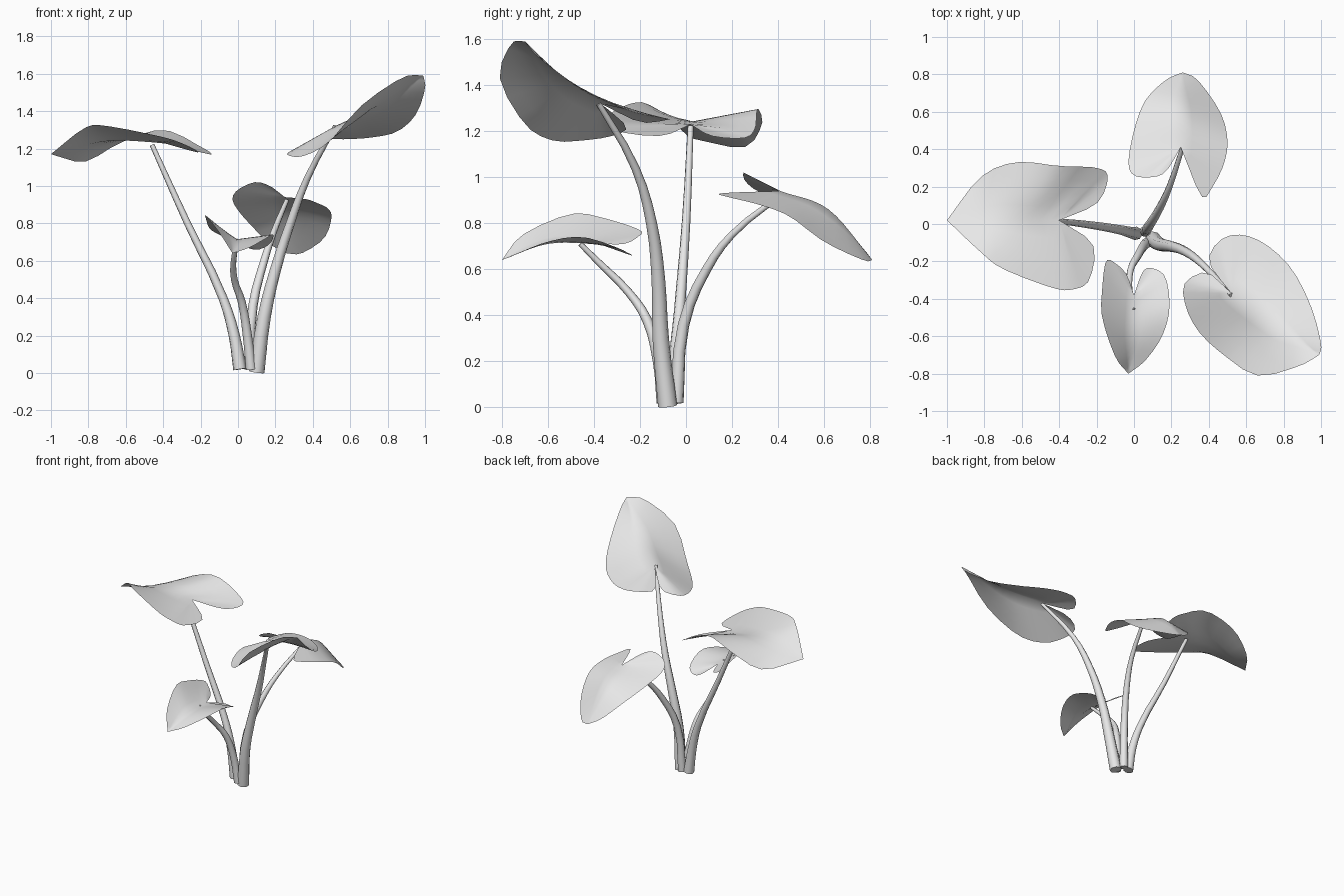
import bpy
import bmesh
from mathutils import Vector

default_cube = bpy.data.objects.get("Cube")
if default_cube:
    bpy.data.objects.remove(default_cube, do_unlink=True)

# One pale grey material for the whole plant
pale_grey = bpy.data.materials.new("pale_grey")
pale_grey.use_nodes = True
grey = (0.8, 0.8, 0.8, 1)
pale_grey.diffuse_color = grey
pale_grey.node_tree.nodes["Principled BSDF"].inputs["Base Color"].default_value = grey


def smooth_path(points, t):
    """Point at fraction t of a smooth curve passing through the points."""
    points = [Vector(p) for p in points]
    last = len(points) - 1
    place = min(max(t, 0), 1) * last
    i = min(int(place), last - 1)
    f = place - i
    b, c = points[i], points[i + 1]
    a = points[i - 1] if i > 0 else b * 2 - c
    d = points[i + 2] if i + 2 <= last else c * 2 - b
    slope_b, slope_c = (c - a) / 2, (d - b) / 2
    rise = f * f * (3 - 2 * f)
    return (b.lerp(c, rise) + slope_b * (f * (1 - f) ** 2)
            - slope_c * (f * f * (1 - f)))


def finish(obj):
    """Give the part its colour and smooth shading."""
    obj.data.materials.clear()
    obj.data.materials.append(pale_grey)
    for face in obj.data.polygons:
        face.use_smooth = True


def make_leaf(name, tip, rib, notch, left_edge, right_edge, rows=20, columns=4):
    """Heart-shaped sheet: each half is lofted from the rib to its edge.
    The rib reaches the notch early, so the lobes fan out from it."""
    bm = bmesh.new()
    midrib = [tip, rib, notch]
    for edge in (left_edge, right_edge):
        outline = [tip] + edge + [notch]
        grid = []
        for r in range(rows + 1):
            t = r / rows
            inner = smooth_path(midrib, t / 0.6)
            outer = smooth_path(outline, t)
            grid.append([bm.verts.new(inner.lerp(outer, c / columns))
                         for c in range(columns + 1)])
        for near, far in zip(grid, grid[1:]):
            for c in range(columns):
                quad = (near[c], near[c + 1], far[c + 1], far[c])
                bm.faces.new(quad if edge is left_edge else quad[::-1])
    bmesh.ops.remove_doubles(bm, verts=bm.verts, dist=0.0005)
    # Upper side faces up
    bm.normal_update()
    if sum(f.normal.z * f.calc_area() for f in bm.faces) < 0:
        bmesh.ops.reverse_faces(bm, faces=bm.faces)
    mesh = bpy.data.meshes.new(name)
    bm.to_mesh(mesh)
    bm.free()
    obj = bpy.data.objects.new(name, mesh)
    bpy.context.collection.objects.link(obj)
    finish(obj)


def make_stem(name, base_radius, top_radius, points):
    """Tapered round stalk along a smooth curve."""
    curve = bpy.data.curves.new(name, "CURVE")
    curve.dimensions = "3D"
    curve.bevel_depth = 1
    curve.bevel_resolution = 2
    curve.resolution_u = 3
    curve.use_fill_caps = True
    spline = curve.splines.new("BEZIER")
    spline.bezier_points.add(len(points) - 1)
    for i, (knot, position) in enumerate(zip(spline.bezier_points, points)):
        knot.co = position
        knot.handle_left_type = knot.handle_right_type = "AUTO"
        f = i / (len(points) - 1)
        knot.radius = base_radius + (top_radius - base_radius) * f
    obj = bpy.data.objects.new(name, curve)
    bpy.context.collection.objects.link(obj)
    bpy.ops.object.select_all(action="DESELECT")
    obj.select_set(True)
    bpy.context.view_layer.objects.active = obj
    bpy.ops.object.convert(target="MESH")
    finish(obj)
    bpy.ops.object.shade_smooth_by_angle(angle=0.9)


# Broad leaf on the right
make_leaf(
    "right_leaf", (-1, .02, 1.17), (-.7, .03, 1.24), (-.4, .02, 1.23),
    [(-.82, .25, 1.13), (-.63, .33, 1.23), (-.4, .31, 1.3),
     (-.2, .3, 1.21), (-.14, .25, 1.17), (-.2, .11, 1.18)],
    [(-.82, -.15, 1.31), (-.7, -.24, 1.32), (-.44, -.34, 1.27),
     (-.33, -.35, 1.24), (-.24, -.3, 1.2), (-.22, -.11, 1.18)])

# Drooping leaf at the back
make_leaf(
    "back_leaf", (.26, .81, .64), (.25, .62, .86), (.25, .41, .94),
    [(.34, .77, .64), (.46, .6, .72), (.5, .45, .83),
     (.48, .32, .88), (.42, .2, .91), (.36, .15, .93)],
    [(.17, .77, .69), (.06, .66, .8), (0, .5, .87), (-.03, .33, .93),
     (0, .26, .98), (.09, .25, 1.02), (.17, .28, 1.0)])

# Small leaf at the front
make_leaf(
    "front_leaf", (-.03, -.8, .64), (-.01, -.6, .71), (0, -.38, .71),
    [(.06, -.73, .67), (.15, -.6, .72), (.19, -.45, .74),
     (.17, -.29, .69), (.11, -.24, .66), (.05, -.25, .67)],
    [(-.1, -.71, .75), (-.17, -.5, .84), (-.17, -.35, .82),
     (-.15, -.2, .77), (-.1, -.21, .74), (-.04, -.27, .71)])

# Tall upturned leaf on the left
make_leaf(
    "left_leaf", (.99, -.7, 1.59), (.75, -.53, 1.43), (.52, -.37, 1.32),
    [(1, -.64, 1.52), (.95, -.45, 1.38), (.85, -.25, 1.29), (.72, -.12, 1.26),
     (.59, -.06, 1.25), (.47, -.08, 1.25), (.4, -.2, 1.24)],
    [(.88, -.76, 1.58), (.66, -.81, 1.43), (.48, -.7, 1.23), (.35, -.58, 1.16),
     (.28, -.45, 1.16), (.27, -.32, 1.18), (.39, -.26, 1.22)])

# Stalks, gathered at the base
make_stem("right_stem", .036, .013,
          [(.01, -.05, .02), (-.02, -.045, .2), (-.08, -.03, .4),
           (-.27, 0, .8), (-.46, .02, 1.22)])
make_stem("back_stem", .03, .012,
          [(.06, -.04, .02), (.08, -.01, .36), (.14, .09, .6),
           (.19, .2, .75), (.26, .41, .92)])
make_stem("front_stem", .028, .011,
          [(.07, -.1, .02), (.05, -.12, .2), (.02, -.17, .38),
           (-.02, -.25, .5), (-.02, -.38, .63), (0, -.46, .71)])
make_stem("left_stem", .042, .012,
          [(.1, -.08, .005), (.14, -.11, .3), (.2, -.12, .55),
           (.28, -.15, .8), (.37, -.22, 1.04), (.52, -.38, 1.32)])
